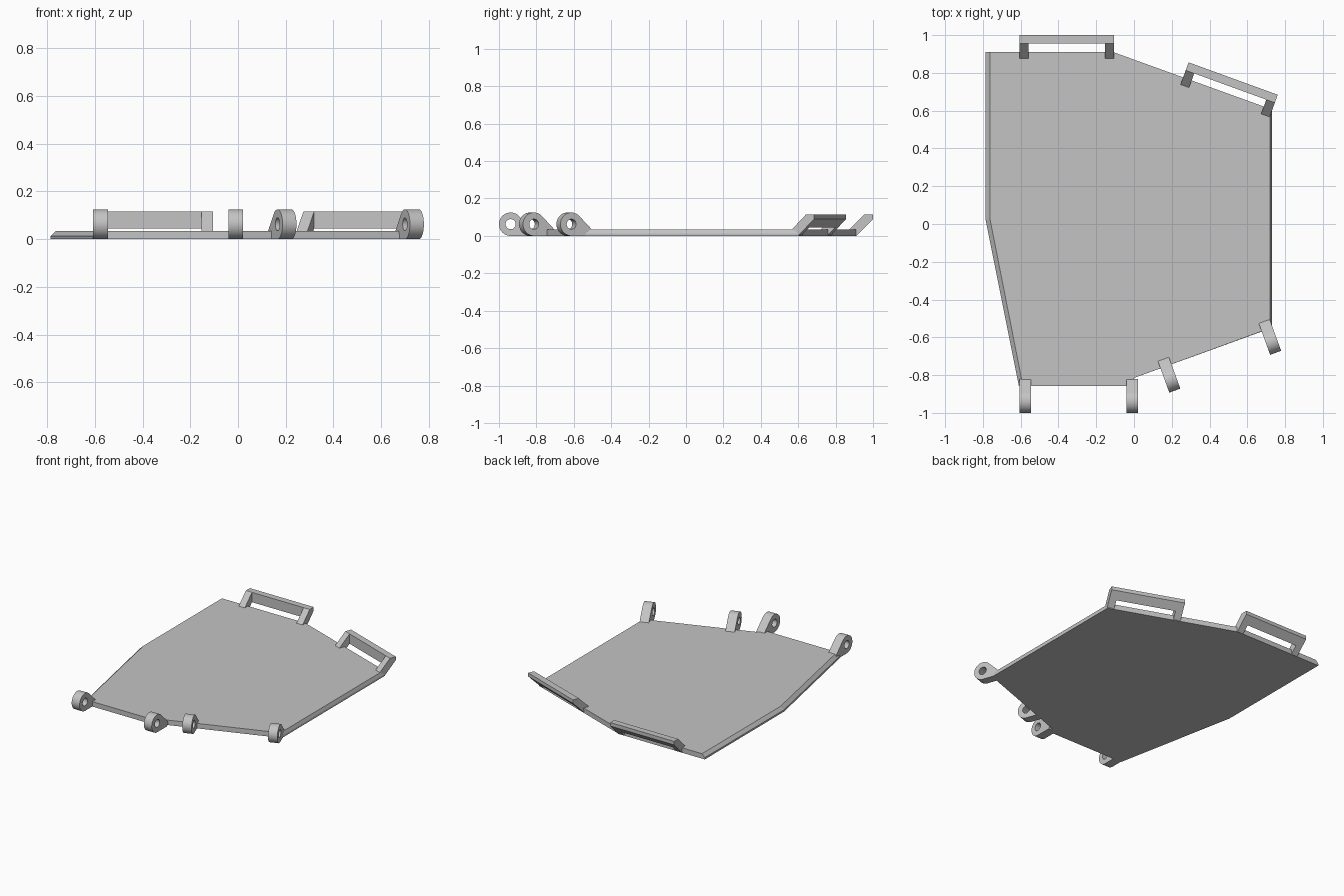
import bpy, bmesh, math
from mathutils import Matrix

cube = bpy.data.objects.get("Cube")
if cube:
    bpy.data.objects.remove(cube, do_unlink=True)

COLOUR = (0.55, 0.55, 0.55, 1)
grey = bpy.data.materials.new("plain grey")
grey.use_nodes = True
grey.diffuse_color = COLOUR
grey.node_tree.nodes["Principled BSDF"].inputs["Base Color"].default_value = COLOUR


def finish(name, bm, matrix=Matrix(), smooth=False):
    bmesh.ops.recalc_face_normals(bm, faces=bm.faces)
    mesh = bpy.data.meshes.new(name)
    bm.to_mesh(mesh)
    bm.free()
    mesh.transform(matrix)
    mesh.materials.append(grey)
    obj = bpy.data.objects.new(name, mesh)
    bpy.context.collection.objects.link(obj)
    if smooth:
        bpy.ops.object.select_all(action="DESELECT")
        obj.select_set(True)
        bpy.context.view_layer.objects.active = obj
        bpy.ops.object.shade_smooth_by_angle(angle=math.radians(30))
    return obj


def bridge(bm, a, b):
    n = len(a)
    for i in range(n):
        j = (i + 1) % n
        bm.faces.new((a[i], a[j], b[j], b[i]))


def prism(bm, profile, x0, x1):
    """Extrude a (y, z) profile along x."""
    a, b = ([bm.verts.new((x, y, z)) for y, z in profile] for x in (x0, x1))
    bridge(bm, a, b)
    bm.faces.new(a)
    bm.faces.new(b)


def place(x, y, degrees):
    return Matrix.Translation((x, y, 0)) @ Matrix.Rotation(math.radians(degrees), 4, "Z")


# Base plate: upper side edges are chamfered
THICK = 0.035
base = [(-0.785, 0.91), (-0.11, 0.91), (0.73, 0.605), (0.73, -0.55),
        (0.0, -0.815), (0.0, -0.857), (-0.61, -0.857), (-0.785, 0.02)]
top = [(-0.763, 0.91), (-0.11, 0.91), (0.72, 0.61), (0.72, -0.552),
       (0.0, -0.815), (0.0, -0.857), (-0.588, -0.857), (-0.763, 0.03)]
bm = bmesh.new()
rings = [[bm.verts.new((x, y, z)) for x, y in outline]
         for outline, z in ((base, 0), (base, 0.013), (top, THICK))]
for lower, upper in zip(rings, rings[1:]):
    bridge(bm, lower, upper)
bm.faces.new(rings[0])
bm.faces.new(rings[-1])
finish("base_plate", bm)

# Hinge lugs: round eye with a tail that slopes down onto the plate
R, HOLE, HALF, TAIL, STEPS = 0.0625, 0.027, 0.031, 0.118, 48


def lug_radius(a):
    c, s = math.cos(a), math.sin(a)
    if c < 1e-6 or a > math.pi / 4 + 1e-6:
        return R
    limits = [TAIL / c]
    if s < 0:
        limits.append(-R / s)
    if c + s > 0.01:
        limits.append(R * math.sqrt(2) / (c + s))
    return min(limits)


def hinge_lug(name, x, y, degrees):
    """The eye's outer tip is at (x, y)."""
    bm = bmesh.new()
    loops = []
    for side in (-HALF, HALF):
        for radius in (lug_radius, lambda a: HOLE):
            loop = []
            for i in range(STEPS):
                a = -math.pi / 2 + 2 * math.pi * i / STEPS
                r = radius(a)
                loop.append(bm.verts.new((side, R + r * math.cos(a), R + r * math.sin(a))))
            loops.append(loop)
    outer_l, hole_l, outer_r, hole_r = loops
    for a, b in ((outer_l, hole_l), (hole_l, hole_r), (hole_r, outer_r), (outer_r, outer_l)):
        bridge(bm, a, b)
    finish(name, bm, place(x, y, degrees), smooth=True)


hinge_lug("right_outer_lug", -0.576, -1.0, 0)
hinge_lug("right_inner_lug", -0.009, -1.0, 0)
hinge_lug("left_inner_lug", 0.216, -0.882, 20)
hinge_lug("left_outer_lug", 0.75, -0.682, 20)

# Loop handles: two slanted struts joined by a bar
STRUT = [(-0.125, THICK), (-0.045, 0.115), (-0.045, 0.045), (-0.09, 0)]
BAR = [(-0.045, 0.045), (-0.045, 0.115), (0, 0.115), (0, 0.09)]


def loop_handle(name, x, y, degrees):
    """The bar's outer face is centred on (x, y)."""
    bm = bmesh.new()
    half, width = 0.251, 0.048
    prism(bm, BAR, -half, half)
    for s in (-1, 1):
        prism(bm, STRUT, s * half, s * (half - width))
    finish(name, bm, place(x, y, degrees))


loop_handle("right_handle", -0.356, 1.0, 0)
loop_handle("left_handle", 0.525, 0.77, -20)
